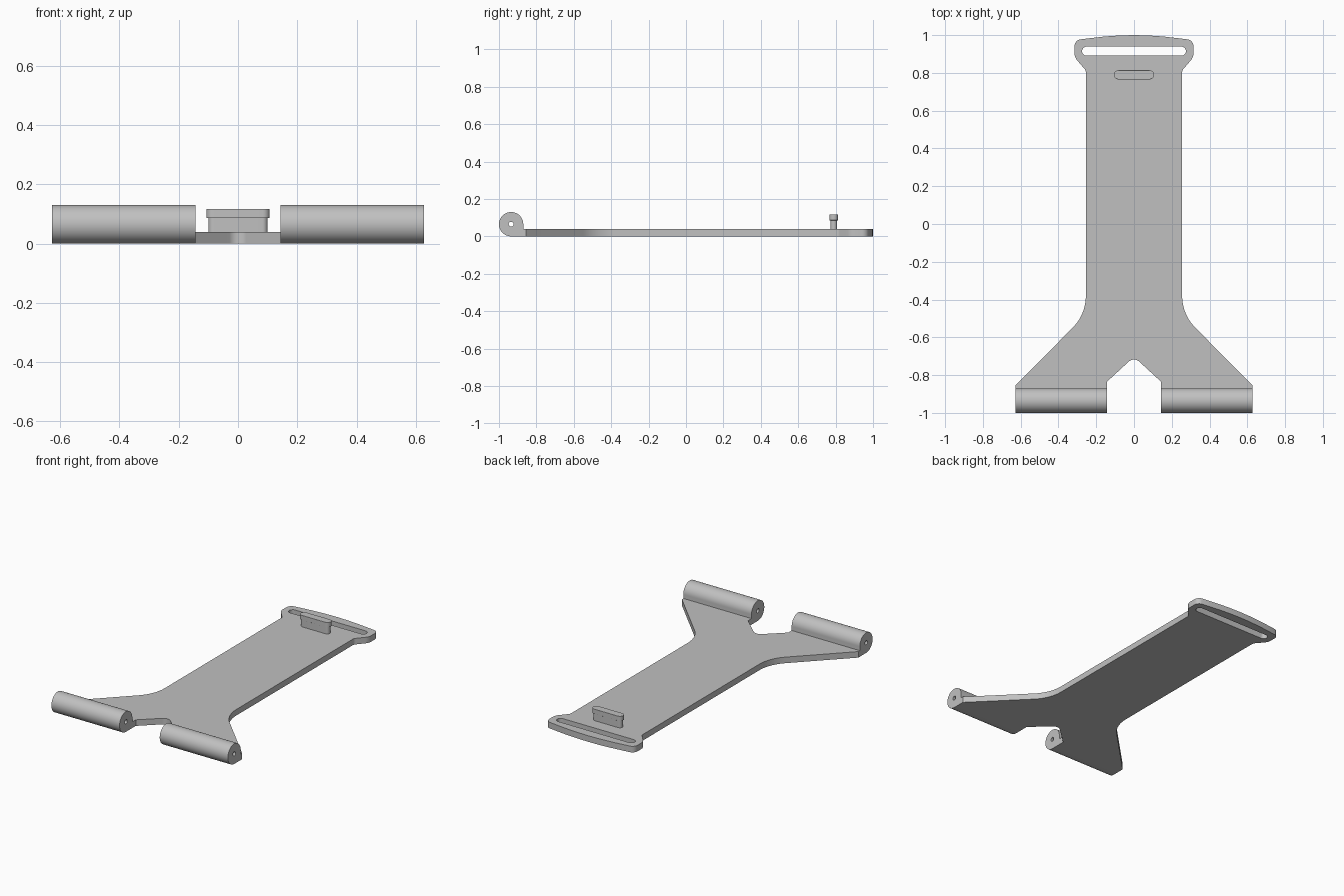
import bpy, bmesh
from math import sin, cos, pi, radians

cube = bpy.data.objects.get("Cube")
if cube:
    bpy.data.objects.remove(cube, do_unlink=True)

grey = bpy.data.materials.new("plain grey")
grey.use_nodes = True
grey.diffuse_color = (0.53, 0.53, 0.53, 1)
grey.node_tree.nodes["Principled BSDF"].inputs["Base Color"].default_value = (0.53, 0.53, 0.53, 1)


def arc(cx, cy, r, start, end, steps):
    """Points along a circular arc, angles in degrees."""
    angles = [radians(start + (end - start) * i / steps) for i in range(steps + 1)]
    return [(cx + r * cos(a), cy + r * sin(a)) for a in angles]


def stadium(cy, half_length, r):
    c = half_length - r
    return arc(c, cy, r, -90, 90, 16) + arc(-c, cy, r, 90, 270, 16)


def extrude(name, outlines, thickness, location, rotation=(0, 0, 0), bevel=0):
    """Filled outline (later outlines are holes) extruded about its centre plane."""
    curve = bpy.data.curves.new(name, "CURVE")
    curve.dimensions = "2D"
    curve.fill_mode = "BOTH"
    curve.extrude = thickness / 2
    for points in outlines:
        spline = curve.splines.new("POLY")
        spline.points.add(len(points) - 1)
        for p, (x, y) in zip(spline.points, points):
            p.co = (x, y, 0, 1)
        spline.use_cyclic_u = True
    obj = bpy.data.objects.new(name, curve)
    bpy.context.collection.objects.link(obj)
    obj.location, obj.rotation_euler = location, rotation
    bpy.ops.object.select_all(action="DESELECT")
    obj.select_set(True)
    bpy.context.view_layer.objects.active = obj
    bpy.ops.object.convert(target="MESH")
    obj = bpy.context.view_layer.objects.active
    obj.name = name
    bm = bmesh.new()
    bm.from_mesh(obj.data)
    bmesh.ops.remove_doubles(bm, verts=bm.verts, dist=1e-5)
    bmesh.ops.recalc_face_normals(bm, faces=bm.faces)
    bm.to_mesh(obj.data)
    bm.free()
    obj.data.materials.clear()
    obj.data.materials.append(grey)
    bpy.ops.object.shade_smooth_by_angle(angle=radians(35))
    if bevel:
        mod = obj.modifiers.new("rounded rim", "BEVEL")
        mod.width, mod.segments = bevel, 3
        mod.limit_method, mod.angle_limit = "ANGLE", radians(40)
    return obj


# Flat body plate: right half outline from back to front, then mirrored
half = [(0, 1.0), (0.08, 0.998), (0.16, 0.992), (0.23, 0.984)]
half += arc(0.278, 0.941, 0.037, 75, 0, 8)
half += arc(0.255, 0.905, 0.06, 0, -42, 6)
half += arc(0.285, 0.802, 0.03, 132, 180, 6)
half += arc(0.495, -0.38, 0.24, 180, 225, 12)
half += [(0.628, -0.855), (0.628, -0.875), (0.143, -0.875), (0.143, -0.835)]
half += arc(0, -0.76, 0.042, 45, 90, 6)
outline = half + [(-x, y) for x, y in reversed(half[1:-1])]
extrude("body_plate", [outline, stadium(0.915, 0.275, 0.024)], 0.039, (0, 0, 0.0195))

# Hinge barrels: round profile with a squared foot and a pin bore
profile = arc(-0.935, 0.065, 0.065, 0, 270, 54) + [(-0.87, 0)]
bore = arc(-0.935, 0.065, 0.013, 0, 345, 23)
for side, sign in (("left", 1), ("right", -1)):
    extrude(side + "_hinge_barrel", [profile, bore], 0.485,
            (sign * 0.3855, 0, 0), (pi / 2, 0, pi / 2))

# Strap button: narrow stem with an overhanging rounded cap
extrude("button_stem", [stadium(0.79, 0.1, 0.018)], 0.055, (0, 0, 0.0625))
extrude("button_cap", [stadium(0.79, 0.107, 0.024)], 0.03, (0, 0, 0.101), bevel=0.007)
